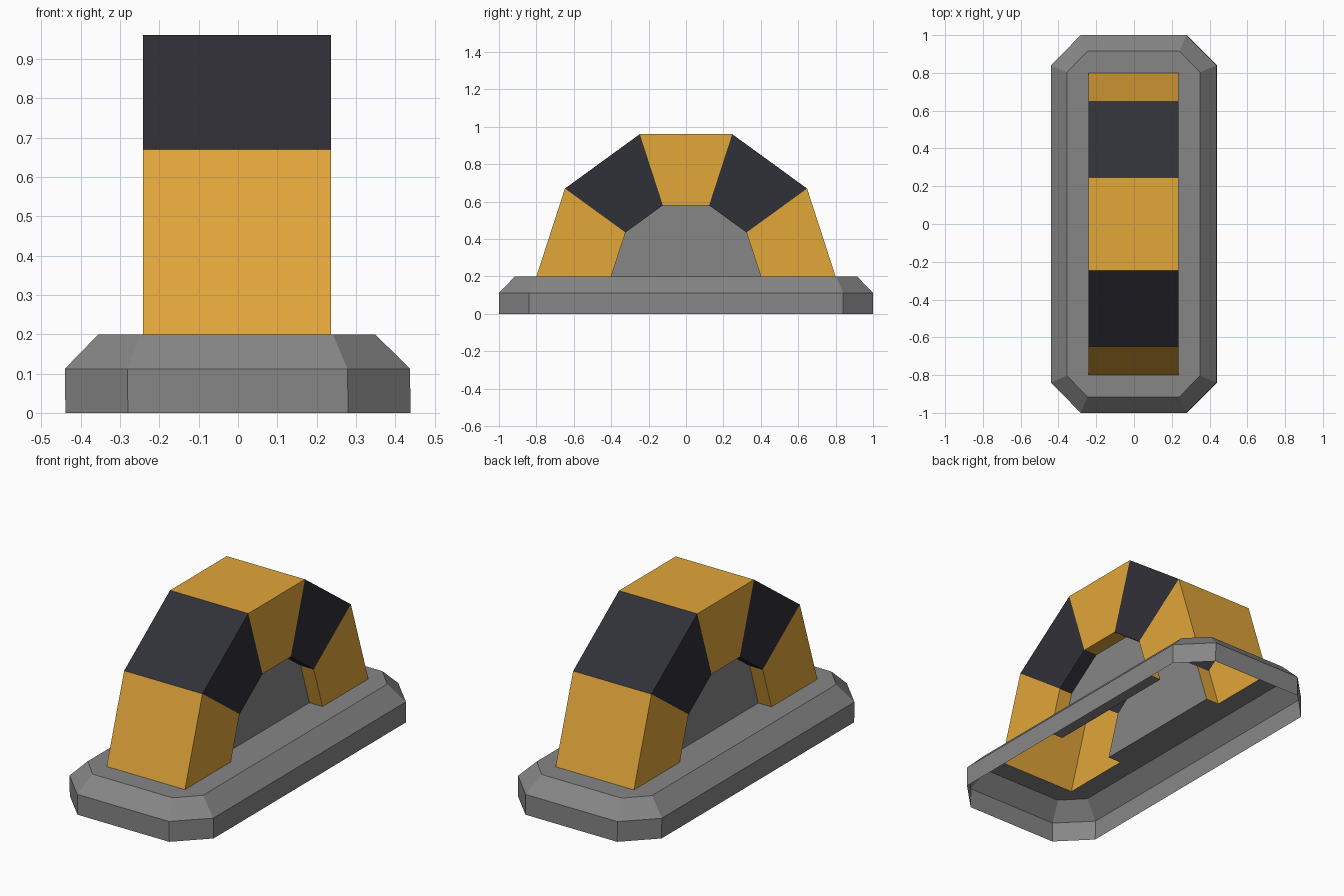
import bpy, bmesh, math
from mathutils import Vector

if "Cube" in bpy.data.objects:
    bpy.data.objects.remove(bpy.data.objects["Cube"])

def material(name, rgb):
    m = bpy.data.materials.new(name)
    m.diffuse_color = (*rgb, 1)
    m.use_nodes = True
    m.node_tree.nodes["Principled BSDF"].inputs["Base Color"].default_value = m.diffuse_color
    return m

GREY = material("grey metal", (0.24, 0.24, 0.24))
ORANGE = material("orange paint", (0.76, 0.385, 0.042))
DARK = material("dark paint", (0.03, 0.03, 0.04))

CX = -0.003            # upper parts sit a hair off centre
HALF, PANEL = 0.239, 0.159   # half widths of arch and recessed panel
BASE_Z = 0.2

def face(bm, pts, hint, mat=0):
    """Add a face that points towards the hint direction."""
    f = bm.faces.new([bm.verts.new(p) for p in pts])
    f.normal_update()
    if f.normal.dot(Vector(hint)) < 0:
        f.normal_flip()
    f.material_index = mat

def finish(name, bm, mats):
    bmesh.ops.remove_doubles(bm, verts=bm.verts, dist=1e-4)
    me = bpy.data.meshes.new(name)
    bm.to_mesh(me)
    bm.free()
    for m in mats:
        me.materials.append(m)
    ob = bpy.data.objects.new(name, me)
    bpy.context.collection.objects.link(ob)

def octagon(hx, hy, cx, cy, z, ox=0.0):
    q = [(hx, -cy), (hx, cy), (cx, hy), (-cx, hy),
         (-hx, cy), (-hx, -cy), (-cx, -hy), (cx, -hy)]
    return [Vector((x + ox, y, z)) for x, y in q]

# Base: hollow bevelled octagonal shell, open below
bm = bmesh.new()
rings = [octagon(0.439, 1.0, 0.28, 0.84, 0.0),
         octagon(0.439, 1.0, 0.28, 0.84, 0.112, CX / 2),
         octagon(0.352, 0.915, 0.244, 0.803, BASE_Z, CX)]
for lo, hi in zip(rings, rings[1:]):
    for i in range(8):
        j = (i + 1) % 8
        mid = lo[i] + lo[j]
        face(bm, (lo[i], lo[j], hi[j], hi[i]), (mid.x, mid.y, 0.1))
finish("base_rim", bm, [GREY])

# Base top: plate with an opening the shape of the arch footprint
bm = bmesh.new()
hole = [(HALF, -0.8), (HALF, -0.4), (PANEL, -0.4), (PANEL, 0.4), (HALF, 0.4), (HALF, 0.8)]
hole += [(-x, -y) for x, y in hole]
for loop in (rings[2], [Vector((x + CX, y, BASE_Z)) for x, y in hole]):
    vs = [bm.verts.new(p) for p in loop]
    for i, v in enumerate(vs):
        bm.edges.new((v, vs[i - 1]))
bmesh.ops.triangle_fill(bm, use_beauty=True, use_dissolve=False,
                        edges=bm.edges[:], normal=(0, 0, 1))
finish("base_top", bm, [GREY])

# Arch: five striped segments of a half decagon
def point(x, r, i):
    a = math.pi * i / 5
    return Vector((x + CX, r * math.cos(a), BASE_Z + r * math.sin(a)))

bm = bmesh.new()
for i in range(5):
    out = point(0, 1, i + 0.5) - Vector((CX, 0, BASE_Z))
    mat = i % 2
    face(bm, (point(-HALF, 0.8, i), point(HALF, 0.8, i),
              point(HALF, 0.8, i + 1), point(-HALF, 0.8, i + 1)), out, mat)
    for s in (-1, 1):
        h, p = s * HALF, s * PANEL
        face(bm, (point(h, 0.4, i), point(h, 0.8, i),
                  point(h, 0.8, i + 1), point(h, 0.4, i + 1)), (s, 0, 0), mat)
        face(bm, (point(p, 0.4, i), point(h, 0.4, i),
                  point(h, 0.4, i + 1), point(p, 0.4, i + 1)), -out, mat)
finish("striped_arch", bm, [ORANGE, DARK])

# Recessed panels closing the arch opening on both sides
bm = bmesh.new()
for s in (-1, 1):
    face(bm, [point(s * PANEL, 0.4, i) for i in range(6)], (s, 0, 0))
finish("recessed_panels", bm, [GREY])
